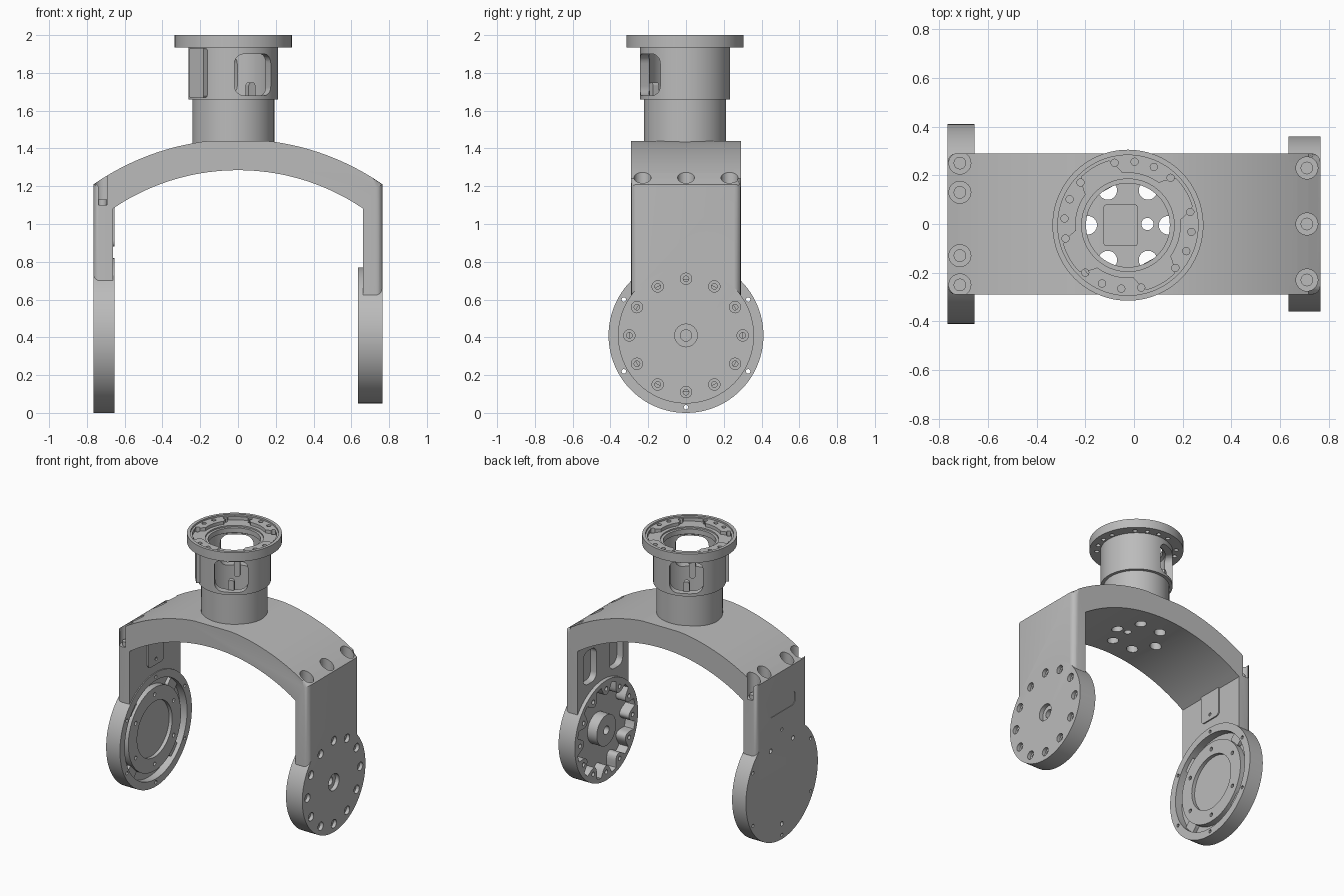
import bpy, bmesh, math
from math import sin, cos, pi, radians, sqrt
from mathutils import Matrix

cube = bpy.data.objects.get("Cube")
if cube:
    bpy.data.objects.remove(cube, do_unlink=True)

grey = bpy.data.materials.new("machined grey")
grey.use_nodes = True
COLOUR = (0.5, 0.5, 0.5, 1)
grey.diffuse_color = COLOUR
grey.node_tree.nodes["Principled BSDF"].inputs["Base Color"].default_value = COLOUR

AXIS_Z = 0.41                 # height of both pivots
NECK = (-0.025, -0.005)       # centre of the neck
HALF = 0.29                   # half width of the fork
ARC_Z = 0.105                 # centre of the arch curves


# ---------- helpers ----------
def place(axis, u, v, w):
    return {"X": (w, u, v), "Y": (u, w, v), "Z": (u, v, w)}[axis]


def circle(r, c=(0, 0), n=48):
    return [(c[0] + r * cos(2 * pi * i / n), c[1] + r * sin(2 * pi * i / n)) for i in range(n)]


def polar(fn, c=(0, 0), n=240):
    return [(c[0] + fn(360 * i / n) * cos(2 * pi * i / n),
             c[1] + fn(360 * i / n) * sin(2 * pi * i / n)) for i in range(n)]


def ring(r, c, count, start=0):
    return [(c[0] + r * cos(radians(start) + 2 * pi * i / count),
             c[1] + r * sin(radians(start) + 2 * pi * i / count)) for i in range(count)]


def rounded(u0, u1, v0, v1, r, n=6):
    corners = [(u1 - r, v1 - r), (u0 + r, v1 - r), (u0 + r, v0 + r), (u1 - r, v0 + r)]
    return [(cu + r * cos(pi / 2 * (k + i / n)), cv + r * sin(pi / 2 * (k + i / n)))
            for k, (cu, cv) in enumerate(corners) for i in range(n + 1)]


def add_prism(bm, pts, axis, a, b):
    lo = [bm.verts.new(place(axis, u, v, a)) for u, v in pts]
    hi = [bm.verts.new(place(axis, u, v, b)) for u, v in pts]
    faces = [bm.faces.new(lo[::-1]), bm.faces.new(hi)]
    for i in range(len(pts)):
        j = (i + 1) % len(pts)
        faces.append(bm.faces.new((lo[i], lo[j], hi[j], hi[i])))
    return lo + hi


def finish(name, bm):
    bmesh.ops.recalc_face_normals(bm, faces=bm.faces)
    mesh = bpy.data.meshes.new(name)
    bm.to_mesh(mesh)
    bm.free()
    mesh.materials.append(grey)
    ob = bpy.data.objects.new(name, mesh)
    bpy.context.scene.collection.objects.link(ob)
    return ob


def prism(name, pts, axis, a, b, bevel_if=None, width=0.03):
    bm = bmesh.new()
    add_prism(bm, pts, axis, a, b)
    if bevel_if:
        edges = [e for e in bm.edges if bevel_if(*[v.co for v in e.verts])]
        bmesh.ops.bevel(bm, geom=edges, offset=width, segments=4, profile=0.5, affect="EDGES")
    return finish(name, bm)


def boolean(target, other, operation):
    mod = target.modifiers.new("cut", "BOOLEAN")
    mod.operation, mod.solver, mod.object = operation, "EXACT", other
    bpy.context.view_layer.objects.active = target
    bpy.ops.object.modifier_apply(modifier=mod.name)
    bpy.data.objects.remove(other, do_unlink=True)


def cut(target, shapes):
    """Remove a set of separate prisms (points, axis, from, to)."""
    bm = bmesh.new()
    for shape in shapes:
        add_prism(bm, *shape)
    boolean(target, finish("cutter", bm), "DIFFERENCE")


def smooth(ob):
    bpy.ops.object.select_all(action="DESELECT")
    ob.select_set(True)
    bpy.context.view_layer.objects.active = ob
    bpy.ops.object.shade_smooth_by_angle(angle=radians(30))


# ---------- fork: arch with two straight arms ----------
def arc(r, half, n=32):
    xs = [-half + 2 * half * i / n for i in range(n + 1)]
    return [(x, min(1.44, ARC_Z + sqrt(r * r - x * x))) for x in xs]


outline = ([(-0.765, AXIS_Z)] + arc(1.344, 0.765) + [(0.765, AXIS_Z), (0.662, AXIS_Z)]
           + arc(1.18, 0.662)[::-1] + [(-0.662, AXIS_Z)])


def outer_rim(a, b):
    def outer(p):
        return abs(p.x) > 0.76 or p.z > ARC_Z + sqrt(1.27 ** 2 - p.x ** 2)
    return a.y == b.y and outer(a) and outer(b)


fork = prism("fork", outline, "Y", -HALF, HALF, outer_rim, 0.035)

# round ends of the arms
hub = (0, AXIS_Z)
for name, r, outside, inside in (("wide", 0.41, -0.765, -0.655), ("narrow", 0.36, 0.765, 0.635)):
    end = prism(name, circle(r, hub, 96), "X", outside, inside,
                lambda a, b: abs(a.x) > 0.76 and abs(b.x) > 0.76)
    boolean(fork, end, "UNION")


# scalloped cavity in the narrow end, leaving a boss at each bolt
def scallop(angle):
    d = abs((angle + 15) % 30 - 15) / 9.5
    return 0.33 - 0.075 * sqrt(max(0, 1 - d * d))


cut(fork, [(polar(scallop, hub), "X", 0.60, 0.71)])
bolts = ring(0.30, hub, 12)
cut(fork, [(circle(0.015, p, 16), "X", 0.6, 0.8) for p in bolts]
    + [(circle(0.03, hub, 24), "X", 0.6, 0.8)])
cut(fork, [(circle(0.03, p, 24), "X", 0.74, 0.8) for p in bolts]
    + [(circle(0.06, hub), "X", 0.735, 0.8)])

# round recess in the wide end, with rim holes and cover screws
cut(fork, [(circle(0.355, hub, 96), "X", -0.71, -0.6)])
cut(fork, [(circle(0.012, p, 12), "X", -0.8, -0.6) for p in ring(0.38, hub, 6, 30)]
    + [(circle(0.016, (0.3 * cos(radians(a)), AXIS_Z + 0.3 * sin(radians(a))), 16), "X", -0.8, -0.74)
       for a in (65, 115, 270)]
    + [(rounded(-0.15, 0.15, 0.92, 1.02, 0.03), "X", -0.8, -0.762)])

# slots inside the narrow arm, vertical bores at both shoulders
cut(fork, [(rounded(y - 0.075, y + 0.075, 0.8, 1.04, 0.05), "X", 0.6, 0.71) for y in (-0.15, 0.15)])
bores = [(0.71, y) for y in (-0.23, 0, 0.23)] + [(-0.715, y) for y in (-0.25, -0.13, 0.13, 0.25)]
cut(fork, [(circle(0.045, p, 32), "Z", 1.1, 1.5) for p in bores])

# bolt holes beneath the neck
cut(fork, [(circle(0.038, p, 32), "Z", 1.2, 1.5) for p in ring(0.165, NECK, 6)]
    + [(circle(0.025, (NECK[0] + 0.08, 0), 24), "Z", 1.2, 1.5)])
smooth(fork)

# screws in the shoulder bores
bm = bmesh.new()
for p in bores:
    add_prism(bm, circle(0.026, p, 16), "Z", 1.09, 1.13)
smooth(finish("shoulder_screws", bm))

# ---------- parts inside the arms ----------
ring_plate = prism("bearing_ring", circle(0.30, hub, 72), "X", -0.715, -0.665)
cut(ring_plate, [(circle(0.20, hub, 64), "X", -0.69, -0.6)]
    + [(circle(0.014, p, 12), "X", -0.70, -0.6) for p in ring(0.25, hub, 6, 30)])
smooth(ring_plate)

bm = bmesh.new()
for a in (45, 135, 225, 315):
    verts = add_prism(bm, rounded(0.295, 0.365, -0.05, 0.05, 0.015, 3), "X", -0.715, -0.685)
    bmesh.ops.rotate(bm, verts=verts, matrix=Matrix.Rotation(radians(a), 3, "X"))
    bmesh.ops.translate(bm, verts=verts, vec=(0, 0, AXIS_Z))
finish("recess_tabs", bm)

pivot = prism("pivot_hub", circle(0.11, hub), "X", 0.635, 0.72)
cut(pivot, [(circle(0.03, hub, 24), "X", 0.6, 0.8)])
smooth(pivot)

cover = prism("arm_cover_plate", rounded(-0.09, 0.09, 0.88, 1.14, 0.03), "X", -0.67, -0.653)
cut(cover, [(circle(0.012, (0, 0.92), 12), "X", -0.7, -0.6)])

# ---------- neck with flange ----------
profile = [(0.217, 1.42), (0.217, 1.66), (0.238, 1.66), (0.238, 1.935), (0.31, 1.935),
           (0.31, 2.0), (0.288, 2.0), (0.288, 1.988), (0.19, 1.988), (0.19, 1.955),
           (0.172, 1.955), (0.172, 1.92), (0.19, 1.91), (0.19, 1.42)]
STEPS = 96
bm = bmesh.new()
loops = [[bm.verts.new((x, y, z)) for x, y in circle(r, NECK, STEPS)] for r, z in profile]
for k, loop in enumerate(loops):
    nxt = loops[(k + 1) % len(loops)]
    for i in range(STEPS):
        j = (i + 1) % STEPS
        bm.faces.new((loop[i], loop[j], nxt[j], nxt[i]))
neck = finish("neck", bm)


# wavy recess between the four groups of flange holes
def wave(angle):
    d = abs((angle - 30 + 45) % 90 - 45)
    return 0.215 + 0.06 * min(1, max(0, (24 - d) / 10))


cut(neck, [(polar(wave, NECK), "Z", 1.965, 2.1)])
holes = [ring(0.262, NECK, 4, 75 + off) for off in (-27, -9, 9, 27)]
cut(neck, [(circle(0.015, p, 16), "Z", 1.9, 2.1) for group in holes for p in group])

# two opposite windows, each with a small peg
pegs = bmesh.new()
for angle in (29, 209):
    turn = Matrix.Translation((*NECK, 0)) @ Matrix.Rotation(radians(angle), 4, "Z")
    bm = bmesh.new()
    add_prism(bm, rounded(-0.11, 0.11, 1.68, 1.9, 0.05), "Y", -0.4, -0.08)
    bm.transform(turn)
    boolean(neck, finish("cutter", bm), "DIFFERENCE")
    verts = add_prism(pegs, rounded(-0.02, 0.02, 1.6, 1.75, 0.018), "Y", -0.205, -0.17)
    bmesh.ops.transform(pegs, matrix=turn, verts=verts)
smooth(neck)
finish("window_pegs", pegs)

# side pad on the neck
bm = bmesh.new()
add_prism(bm, rounded(-0.06, 0.06, 1.67, 1.93, 0.01, 2), "Y", -0.255, -0.21)
bm.transform(Matrix.Translation((*NECK, 0)) @ Matrix.Rotation(radians(-50), 4, "Z"))
finish("neck_pad", bm)

# raised seat on the neck floor
seat = prism("neck_seat", rounded(NECK[0] - 0.1, NECK[0] + 0.04, -0.09, 0.08, 0.01, 2), "Z", 1.43, 1.47)
